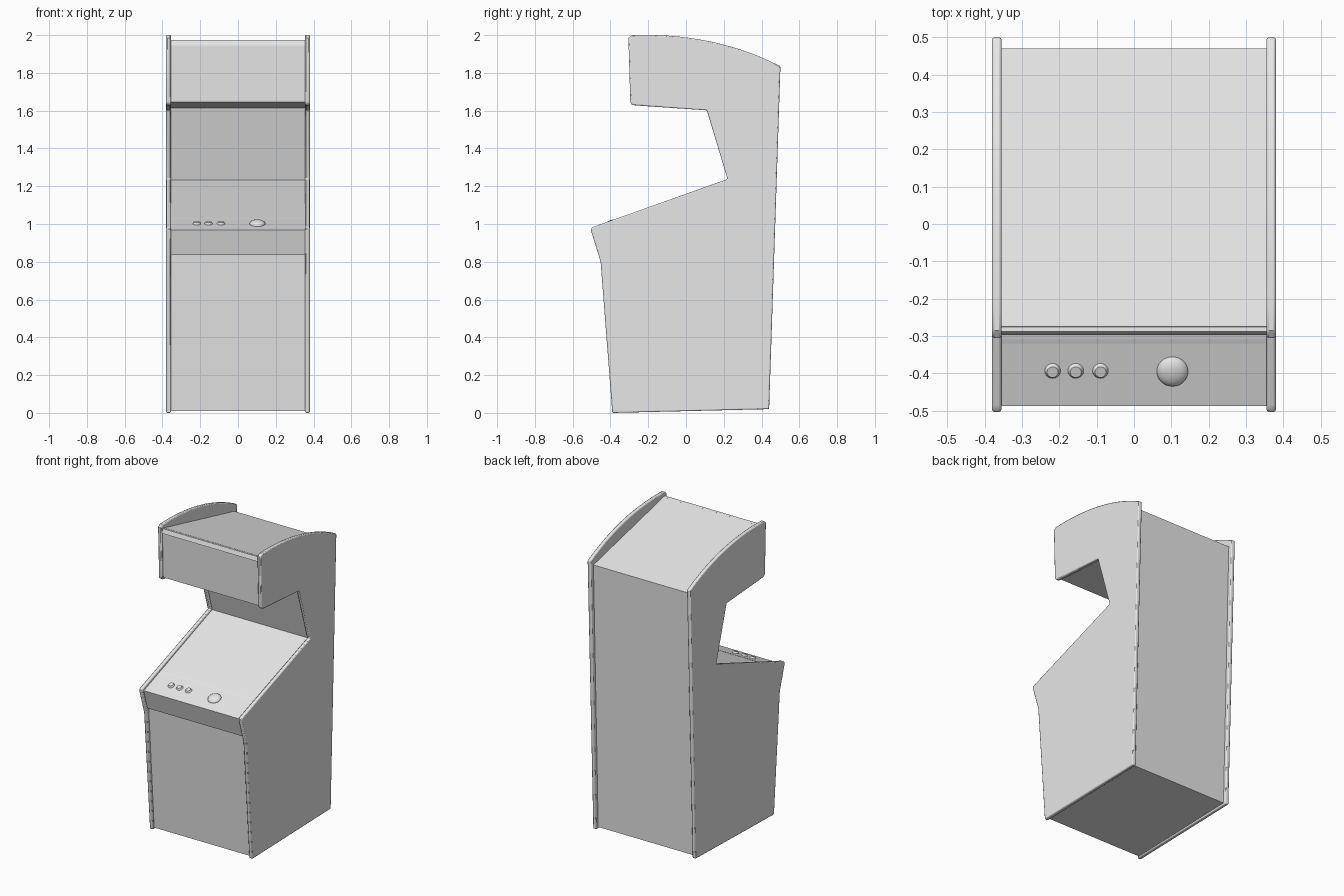
import bpy, bmesh, math
from mathutils import Vector

if "Cube" in bpy.data.objects:
    bpy.data.objects.remove(bpy.data.objects["Cube"])

grey = bpy.data.materials.new("cabinet_grey")
grey.diffuse_color = (0.8, 0.8, 0.8, 1)
grey.use_nodes = True
grey.node_tree.nodes["Principled BSDF"].inputs["Base Color"].default_value = grey.diffuse_color

SLOPE = math.atan2(0.26, 0.72)      # tilt of the control deck


def finish(name, bm):
    bmesh.ops.recalc_face_normals(bm, faces=bm.faces)
    mesh = bpy.data.meshes.new(name)
    bm.to_mesh(mesh)
    bm.free()
    obj = bpy.data.objects.new(name, mesh)
    bpy.context.collection.objects.link(obj)
    mesh.materials.append(grey)
    bpy.ops.object.select_all(action='DESELECT')
    obj.select_set(True)
    bpy.context.view_layer.objects.active = obj
    return obj


def extrude_profile(name, points, x0, x1):
    """Solid made from a (y, z) profile swept along x."""
    bm = bmesh.new()
    face = bm.faces.new([bm.verts.new((x0, y, z)) for y, z in points])
    out = bmesh.ops.extrude_face_region(bm, geom=[face])
    verts = [v for v in out["geom"] if isinstance(v, bmesh.types.BMVert)]
    bmesh.ops.translate(bm, verts=verts, vec=(x1 - x0, 0, 0))
    return finish(name, bm)


def curve(a, c, b, steps):
    a, c, b = Vector(a), Vector(c), Vector(b)
    ts = [i / steps for i in range(steps + 1)]
    return [tuple(a * (1 - t) ** 2 + c * 2 * t * (1 - t) + b * t * t) for t in ts]


# Side panels: silhouette with domed top and rounded rims
outline = [(-0.39, 0.0), (0.44, 0.02)]
outline += curve((0.50, 1.835), (0.15, 2.015), (-0.285, 2.0), 14)
outline += curve((-0.305, 1.985), (-0.305, 2.0), (-0.305, 1.985), 1)[:1]
outline += curve((-0.295, 1.65), (-0.294, 1.63), (-0.27, 1.628), 4)
outline += [(0.11, 1.602), (0.22, 1.238)]
outline += curve((-0.485, 0.987), (-0.508, 0.98), (-0.503, 0.965), 3)
outline += [(-0.452, 0.80)]
for side, x0, x1 in (("left", -0.38, -0.355), ("right", 0.355, 0.38)):
    panel = extrude_profile(side + "_side_panel", outline, x0, x1)
    bev = panel.modifiers.new("rim", 'BEVEL')
    bev.width = 0.006
    bev.segments = 2
    bev.limit_method = 'ANGLE'
    bev.angle_limit = math.radians(60)
    bpy.ops.object.shade_smooth_by_angle(angle=math.radians(35))

# Inner cabinet: lower front, back, roof, marquee and screen recess
extrude_profile("cabinet_body", [
    (-0.378, 0.01), (0.42, 0.03), (0.47, 1.80),
    (-0.275, 1.973), (-0.29, 1.945), (-0.282, 1.645),
    (0.125, 1.615), (0.235, 1.232), (-0.31, 1.032),
    (-0.42, 0.98), (-0.436, 0.835)], -0.356, 0.356)

# Marquee lip along the upper front edge
extrude_profile("marquee_lip", [
    (-0.297, 1.945), (-0.288, 1.973), (-0.268, 1.9715), (-0.275, 1.945)],
    -0.356, 0.356)

# Control deck with its slanted front apron
extrude_profile("control_deck", [
    (-0.488, 0.967), (-0.32, 1.0285), (-0.32, 0.90), (-0.40, 0.835),
    (-0.449, 0.835)], -0.356, 0.356)


def dome(name, x, radius, height, segs):
    """Low dome seated on the sloping control deck."""
    bm = bmesh.new()
    bmesh.ops.create_uvsphere(bm, u_segments=segs, v_segments=12, radius=1)
    bmesh.ops.scale(bm, vec=(radius, radius, height), verts=bm.verts)
    obj = finish(name, bm)
    obj.location = (x, -0.395, 1.001)
    obj.rotation_euler.x = SLOPE
    bpy.ops.object.shade_smooth()


def button(name, x):
    bm = bmesh.new()
    bmesh.ops.create_cone(bm, cap_ends=True, segments=20,
                          radius1=0.022, radius2=0.015, depth=0.012)
    obj = finish(name, bm)
    obj.location = (x, -0.395, 1.006)
    obj.rotation_euler.x = SLOPE
    bpy.ops.object.shade_smooth_by_angle(angle=math.radians(30))


# Trackball and three buttons
dome("trackball", 0.103, 0.042, 0.02, 32)
for i, x in enumerate((-0.218, -0.156, -0.09)):
    button("button_%d" % (i + 1), x)
